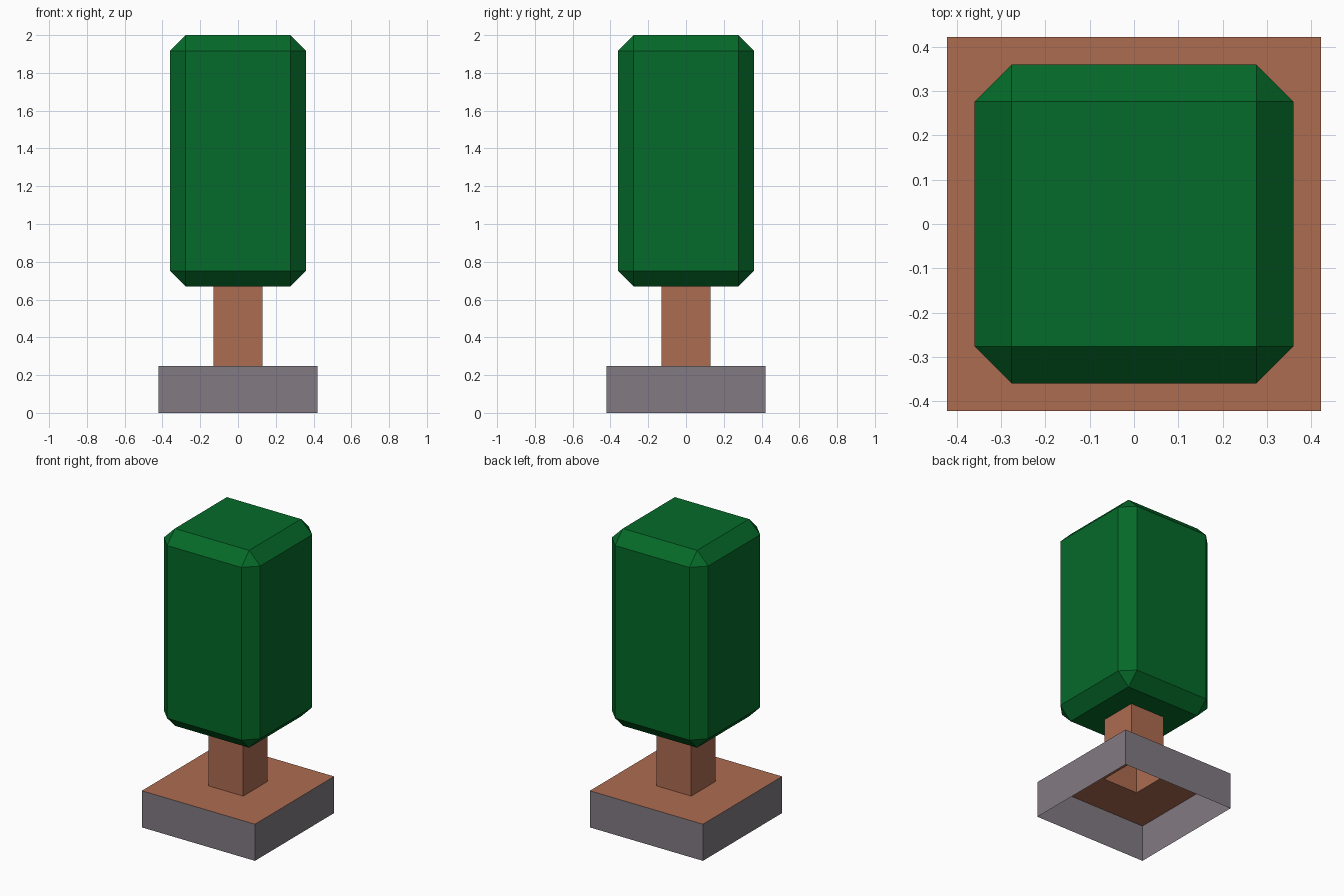
import bpy, bmesh
from mathutils import Matrix

if "Cube" in bpy.data.objects:
    bpy.data.objects.remove(bpy.data.objects["Cube"])


def srgb(r, g, b):
    def lin(c):
        c /= 255
        return c / 12.92 if c <= 0.04045 else ((c + 0.055) / 1.055) ** 2.4
    return (lin(r), lin(g), lin(b), 1)


def material(name, color):
    m = bpy.data.materials.new(name)
    m.diffuse_color = color
    m.use_nodes = True
    m.node_tree.nodes["Principled BSDF"].inputs["Base Color"].default_value = m.diffuse_color
    return m


def finish(bm, name, mat):
    me = bpy.data.meshes.new(name)
    bm.to_mesh(me)
    bm.free()
    me.materials.append(mat)
    ob = bpy.data.objects.new(name, me)
    bpy.context.collection.objects.link(ob)
    return ob


def box(half, z0, z1):
    bm = bmesh.new()
    bmesh.ops.create_cube(bm, size=1, matrix=Matrix.Translation((0, 0, (z0 + z1) / 2))
                          @ Matrix.Diagonal((2 * half, 2 * half, z1 - z0, 1)))
    return bm


def remove_faces(bm, test):
    bm.normal_update()
    bmesh.ops.delete(bm, geom=[f for f in bm.faces if test(f)], context='FACES')


def cut_hole(bm, face, width):
    # square opening where the hollow trunk joins
    bmesh.ops.inset_individual(bm, faces=[face], thickness=width, use_even_offset=True)
    bmesh.ops.delete(bm, geom=[face], context='FACES')


green = material("leaf green", srgb(5, 106, 41))
brown = material("earth brown", srgb(173, 108, 81))
gray = material("stone gray", srgb(130, 122, 130))

BASE, TRUNK, LEAF, BEVEL = 0.422, 0.13, 0.36, 0.083
Z_SOIL, Z_LEAF, Z_TOP = 0.247, 0.669, 2.0

# planter walls, open at top and bottom
bm = box(BASE, 0, Z_SOIL)
remove_faces(bm, lambda f: abs(f.normal.z) > 0.5)
finish(bm, "planter_wall", gray)

# soil sheet closing the planter top
bm = box(BASE, 0, Z_SOIL)
remove_faces(bm, lambda f: f.normal.z < 0.5)
bm.faces.ensure_lookup_table()
cut_hole(bm, bm.faces[0], BASE - TRUNK)
finish(bm, "soil", brown)

# hollow trunk
bm = box(TRUNK, Z_SOIL, Z_LEAF)
remove_faces(bm, lambda f: abs(f.normal.z) > 0.5)
finish(bm, "trunk", brown)

# foliage block with chamfered edges
bm = box(LEAF, Z_LEAF, Z_TOP)
bmesh.ops.bevel(bm, geom=bm.edges[:], offset=BEVEL, segments=1, affect='EDGES')
bm.normal_update()
cut_hole(bm, min(bm.faces, key=lambda f: f.normal.z), LEAF - BEVEL - TRUNK)
finish(bm, "foliage", green)
